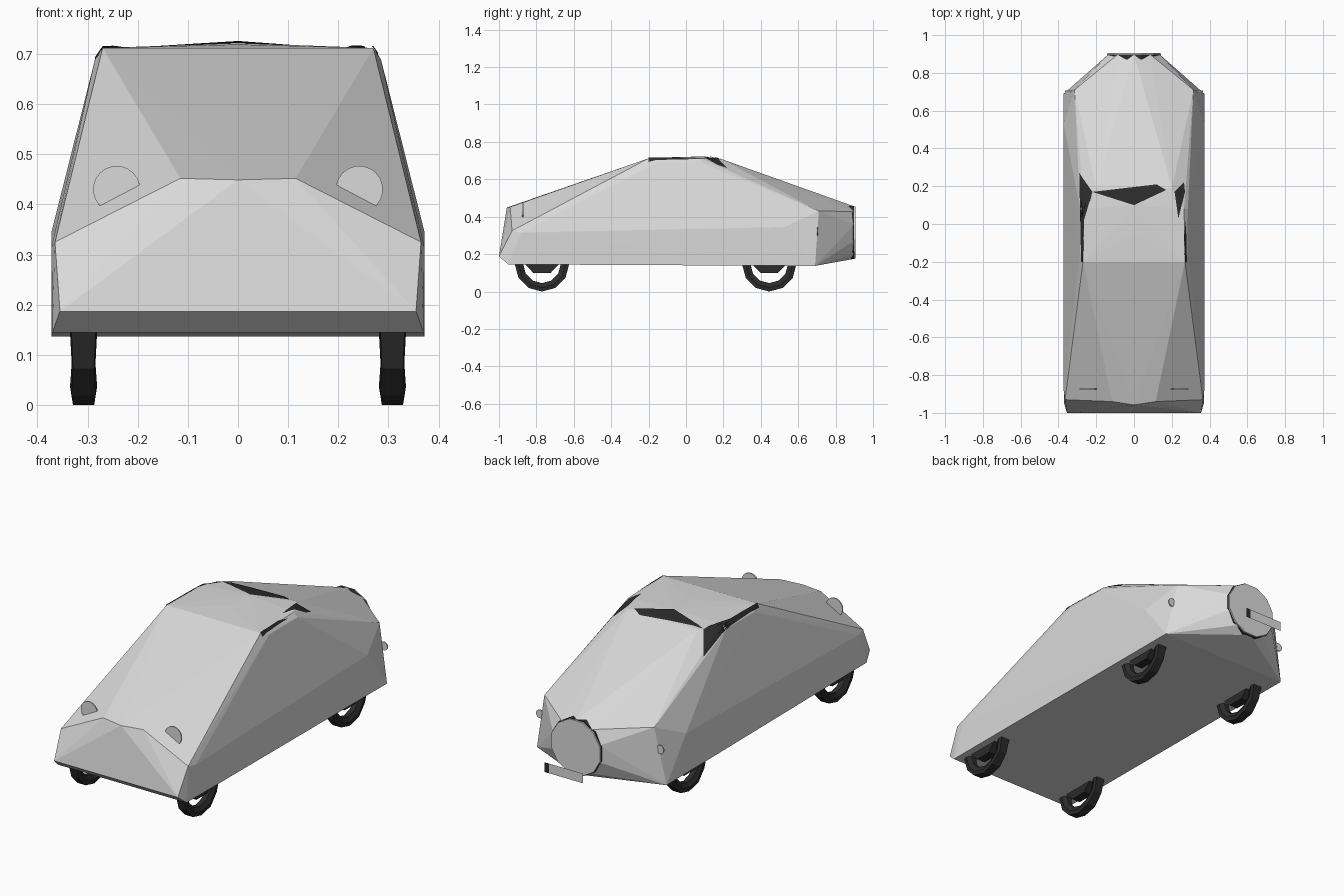
import bpy, bmesh, math
from mathutils import Vector
from mathutils.bvhtree import BVHTree

cube = bpy.data.objects.get("Cube")
if cube:
    bpy.data.objects.remove(cube, do_unlink=True)


def material(name, v):
    m = bpy.data.materials.new(name)
    m.use_nodes = True
    m.diffuse_color = (v, v, v, 1)
    m.node_tree.nodes["Principled BSDF"].inputs["Base Color"].default_value = (v, v, v, 1)
    return m


PAINT = material("light grey", 0.7)
DARK = material("near black", 0.025)


def finish(name, bm, mat):
    bmesh.ops.recalc_face_normals(bm, faces=bm.faces[:])
    me = bpy.data.meshes.new(name)
    bm.to_mesh(me)
    bm.free()
    me.materials.append(mat)
    ob = bpy.data.objects.new(name, me)
    bpy.context.collection.objects.link(ob)
    return ob


def ring(r, n, x=0, y=0, z=0, turn=0.0):
    """Points of a circle facing along y."""
    return [Vector((x + r * math.cos(turn + math.tau * i / n), y,
                    z + r * math.sin(turn + math.tau * i / n))) for i in range(n)]


def disc(name, mat, r, n, x, y0, y1, z):
    """Short cylinder along y."""
    bm = bmesh.new()
    loops = [[bm.verts.new(p) for p in ring(r, n, x, y, z, math.pi / n)] for y in (y0, y1)]
    for i in range(n):
        j = (i + 1) % n
        bm.faces.new((loops[0][i], loops[0][j], loops[1][j], loops[1][i]))
    for l in loops:
        bm.faces.new(l)
    return finish(name, bm, mat)


# Faceted body shell: mirrored corner points wrapped in a hull
corners = [
    (.355, -1, .187), (.37, -.95, .145), (.372, -.88, .315),      # nose
    (.115, -.94, .452), (.365, -.93, .325),                       # bonnet
    (.27, -.2, .712), (.285, -.15, .69), (.285, .08, .69),        # roof
    (.265, .08, .712), (.2, .19, .708),
    (.372, .53, .345), (.315, .71, .43), (.372, .69, .137),       # tail
]
points = [(s * x, y, z) for x, y, z in corners for s in (1, -1)]
points += [(0, -.958, .449), (0, .1, .722), (0, -.05, .719)]
points += ring(.14, 10, 0, .9, .315, math.pi / 10)
bm = bmesh.new()
for p in points:
    bm.verts.new(p)
res = bmesh.ops.convex_hull(bm, input=bm.verts[:])
loose = {e for e in res["geom_interior"] + res["geom_unused"] if isinstance(e, bmesh.types.BMVert)}
bmesh.ops.delete(bm, geom=list(loose), context="VERTS")
bmesh.ops.recalc_face_normals(bm, faces=bm.faces[:])
surface = BVHTree.FromBMesh(bm)
finish("body_shell", bm, PAINT)


# Dark roof panels laid on the shell
def roof_panel(name, outline):
    bm = bmesh.new()
    bm.faces.new([bm.verts.new((x, y, 1)) for x, y in outline])
    bmesh.ops.triangulate(bm, faces=bm.faces[:])
    bmesh.ops.subdivide_edges(bm, edges=bm.edges[:], cuts=5, use_grid_fill=True)
    for v in bm.verts:
        hit = surface.ray_cast(v.co, Vector((0, 0, -1)))[0]
        v.co.z = (hit.z if hit else .69) + .004
    finish(name, bm, DARK)


roof_panel("rear_roof_panel", [(-.22, .17), (0, .1), (.17, .18), (.12, .21)])
roof_panel("right_roof_panel", [(-.29, .27), (-.22, .17), (-.265, .02), (-.27, -.2), (-.28, -.2)])
roof_panel("left_roof_panel", [(.265, .22), (.215, .17), (.235, .03), (.27, .17)])
roof_panel("left_roof_strip", [(.27, -.2), (.28, -.2), (.275, .02), (.265, -.06)])

# Spare wheel and cover, floating number plate
disc("spare_tyre", DARK, .147, 12, 0, .87, .897, .315)
disc("spare_cover", PAINT, .144, 12, 0, .89, .905, .315)
for name, mat, x0, x1, y in (("rear_plate", PAINT, -.11, .11, 1.0),
                             ("plate_end", DARK, .085, .11, .998)):
    bm = bmesh.new()
    bm.faces.new([bm.verts.new(p) for p in
                  ((x0, y, .195), (x1, y, .195), (x1, y, .245), (x0, y, .245))])
    if mat is DARK:
        bmesh.ops.translate(bm, verts=bm.verts[:], vec=(0, .002 + .0005, 0))
    finish(name, bm, mat)


# Wheels: faceted wedge-section tyre with a hexagonal hub
def wheel(name, x, y):
    n, z = 12, .145
    bm = bmesh.new()
    section = [(.014, .1), (.027, .125), (.024, .145)]
    section += [(-w, r) for w, r in reversed(section)]
    loops = []
    for i in range(n):
        a = math.tau * (i + .5) / n + math.pi / n
        # alternate tread blocks lean outward
        k = 1 if i % 2 else .88
        loops.append([bm.verts.new((x + w * k, y + r * math.cos(a), z + r * math.sin(a)))
                      for w, r in section])
    m = len(section)
    for i in range(n):
        a, b = loops[i], loops[(i + 1) % n]
        for j in range(m):
            bm.faces.new((a[j], a[(j + 1) % m], b[(j + 1) % m], b[j]))
    finish(name + "_tyre", bm, DARK)
    bm = bmesh.new()
    sides = [[bm.verts.new((x + w, y + p.x * 1.25, z + p.z * .75)) for p in ring(.072, 6)]
             for w in (-.024, .024)]
    for i in range(6):
        j = (i + 1) % 6
        bm.faces.new((sides[0][i], sides[0][j], sides[1][j], sides[1][i]))
    for s in sides:
        bm.faces.new(s)
    finish(name + "_hub", bm, DARK)


for side, s in (("left", 1), ("right", -1)):
    wheel("front_" + side, s * .308, -.77)
    wheel("rear_" + side, s * .308, .445)
    # Lamps: thin discs part sunk into the shell
    disc("headlight_" + side, PAINT, .047, 20, s * .242, -.876, -.87, .43)
    disc("tail_light_" + side, PAINT, .022, 12, s * .345, .7, .706, .32)
